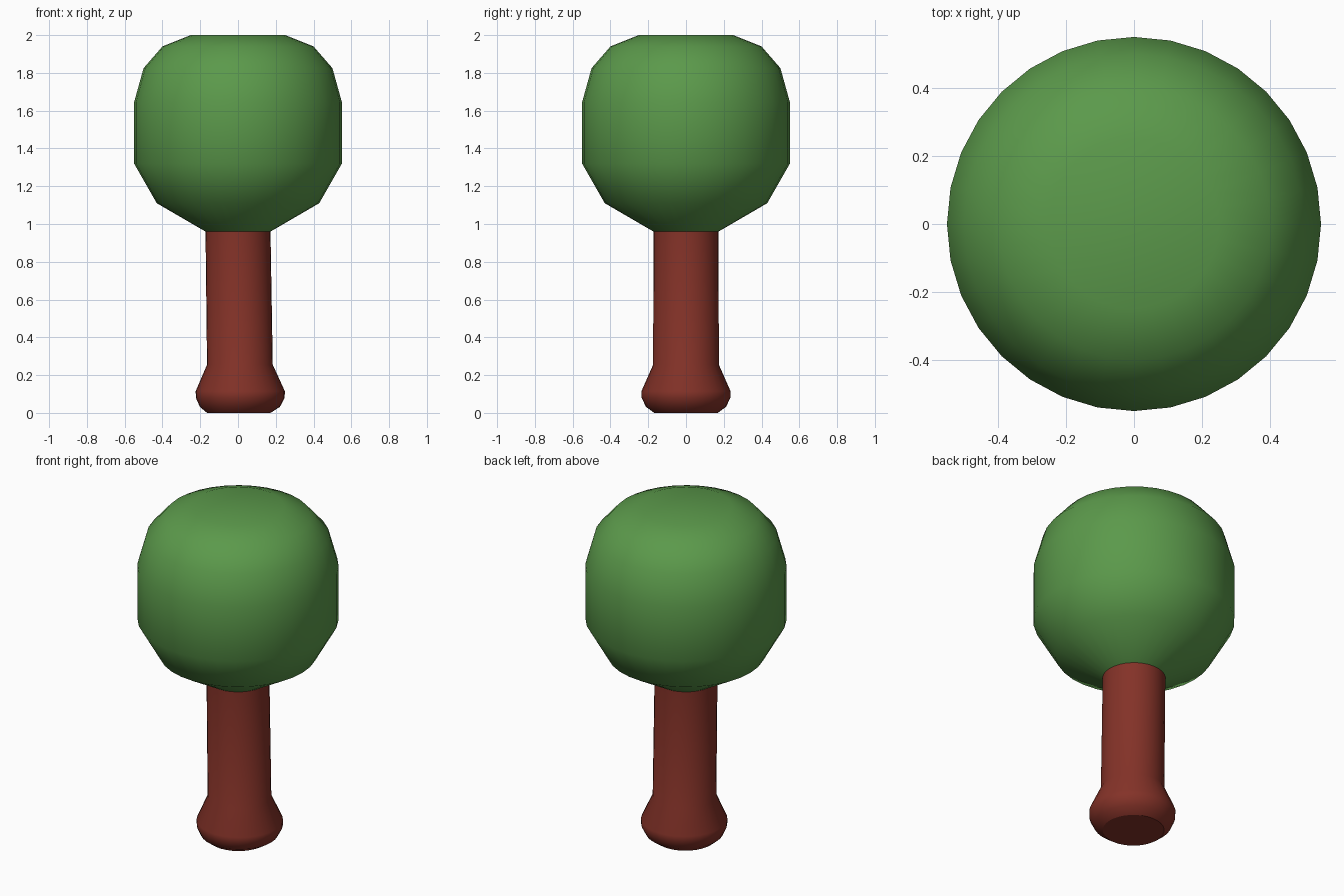
import bpy, bmesh, math

if "Cube" in bpy.data.objects:
    bpy.data.objects.remove(bpy.data.objects["Cube"])

SIDES = 32


def material(name, rgb):
    m = bpy.data.materials.new(name)
    m.diffuse_color = (*rgb, 1)
    m.use_nodes = True
    m.node_tree.nodes["Principled BSDF"].inputs["Base Color"].default_value = m.diffuse_color
    return m


def lathe(name, profile, mat, smooth_angle, cap_bottom=False, cap_top=False):
    """Spin a list of (radius, z, centre x) rings, listed bottom to top."""
    bm = bmesh.new()
    rings = []
    for r, z, cx in profile:
        rings.append([bm.verts.new((cx + r * math.cos(2 * math.pi * i / SIDES),
                                    r * math.sin(2 * math.pi * i / SIDES), z))
                      for i in range(SIDES)])
    for lo, hi in zip(rings, rings[1:]):
        for i in range(SIDES):
            j = (i + 1) % SIDES
            bm.faces.new((lo[i], lo[j], hi[j], hi[i]))
    if cap_bottom:
        bm.faces.new(rings[0][::-1])
    if cap_top:
        bm.faces.new(rings[-1])
    mesh = bpy.data.meshes.new(name)
    bm.to_mesh(mesh)
    bm.free()
    mesh.materials.append(mat)
    ob = bpy.data.objects.new(name, mesh)
    bpy.context.collection.objects.link(ob)
    bpy.ops.object.select_all(action='DESELECT')
    ob.select_set(True)
    bpy.context.view_layer.objects.active = ob
    bpy.ops.object.shade_smooth_by_angle(angle=math.radians(smooth_angle))
    return ob


leaf_green = material("leaf green", (0.105, 0.32, 0.07))
bark_red = material("bark red brown", (0.23, 0.032, 0.021))

# Trunk with a flared foot, leaning very slightly
lathe("trunk", [(0.168, 0.0, 0.004), (0.212, 0.032, 0.01), (0.235, 0.08, 0.012),
                (0.236, 0.115, 0.012), (0.174, 0.255, 0.01), (0.172, 0.96, 0.0)],
      bark_red, 30, cap_bottom=True)

# Rounded crown of leaves, meeting the trunk at its lowest ring
lathe("crown", [(0.172, 0.96, 0), (0.43, 1.11, 0), (0.55, 1.32, 0), (0.55, 1.645, 0),
                (0.50, 1.825, 0), (0.40, 1.94, 0), (0.25, 2.0, 0)],
      leaf_green, 40, cap_top=True)
